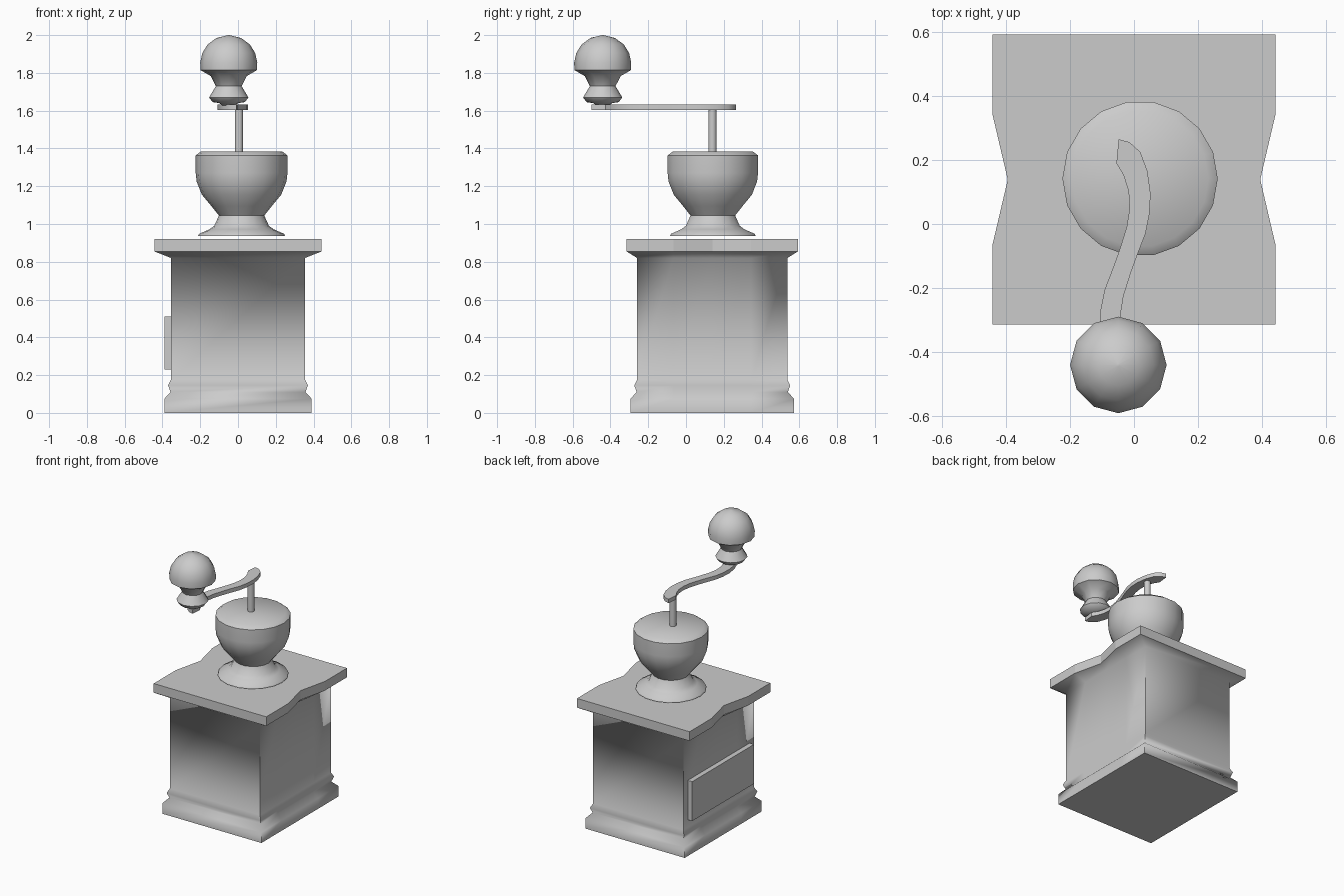
import bpy, bmesh, math

if "Cube" in bpy.data.objects:
    bpy.data.objects.remove(bpy.data.objects["Cube"])

CY = 0.139  # centre line of box and bowl


def finish(bm, name, angle=None):
    bmesh.ops.recalc_face_normals(bm, faces=bm.faces)
    me = bpy.data.meshes.new(name)
    bm.to_mesh(me)
    bm.free()
    ob = bpy.data.objects.new(name, me)
    bpy.context.collection.objects.link(ob)
    if angle:
        bpy.ops.object.select_all(action='DESELECT')
        bpy.context.view_layer.objects.active = ob
        ob.select_set(True)
        bpy.ops.object.shade_smooth_by_angle(angle=math.radians(angle))
    return ob


def loft(name, rings, top=True, angle=None):
    bm = bmesh.new()
    vs = [[bm.verts.new(p) for p in r] for r in rings]
    n = len(vs[0])
    for a, b in zip(vs, vs[1:]):
        for i in range(n):
            j = (i + 1) % n
            bm.faces.new((a[i], a[j], b[j], b[i]))
    bm.faces.new(vs[0])
    if top:
        bm.faces.new(vs[-1])
    return finish(bm, name, angle)


def lathe(name, profile, x, y, sides, angle=40):
    rings = [[(x + r * math.cos(2 * math.pi * i / sides),
               y + r * math.sin(2 * math.pi * i / sides), z) for i in range(sides)]
             for r, z in profile]
    return loft(name, rings, angle=angle)


def outline(hx, hy, z, notch=0.0):
    # rectangle whose left and right sides can dip inward
    side = [(hx, -hy), (hx, -0.205), (hx - notch, 0), (hx, 0.205), (hx, hy)]
    pts = side + [(-x, -y) for x, y in side]
    return [(x, y + CY, z) for x, y in pts]


# wooden box with moulded foot and flared top
grow = [(0.39, 0), (0.39, 0.075), (0.357, 0.11), (0.37, 0.145), (0.355, 0.175), (0.355, 0.82)]
rings = [outline(h, h + 0.043, z) for h, z in grow] + [outline(0.443, 0.454, 0.855, 0.048)]
loft("box_body", rings, top=False, angle=75)

# lid plate with notched sides
loft("lid_plate", [outline(0.443, 0.454, z, 0.048) for z in (0.855, 0.92)])

# drawer front on the left side
x0, x1, y0, y1 = -0.39, -0.35, CY - 0.348, CY + 0.348
loft("drawer_front", [[(x0, y0, z), (x1, y0, z), (x1, y1, z), (x0, y1, z)] for z in (0.23, 0.51)])

# bean bowl
lathe("bowl", [(0.23, 0.937), (0.225, 0.948), (0.17, 0.972), (0.145, 0.99), (0.12, 1.045),
               (0.16, 1.095), (0.21, 1.155), (0.238, 1.225), (0.243, 1.27), (0.243, 1.363),
               (0.214, 1.385)], 0.019, 0.142, 18, 42)

# crank shaft
lathe("shaft", [(0.022, 1.38), (0.022, 1.61)], 0.005, 0.14, 12)

# S-shaped crank arm: half outline, rotated half a turn for the other end
half = [(-.045, -.08), (-.023, -.01), (-.014, .047), (-.017, .103), (-.033, .153), (-.055, .19),
        (-.048, .265), (-.014, .256), (.02, .225), (.042, .166), (.052, .094), (.048, .03),
        (.036, -.03), (.008, -.103)]
arm = half + [(-0.056 - x, -0.236 - y) for x, y in half]
loft("crank_arm", [[(x, y, z) for x, y in arm] for z in (1.604, 1.632)], angle=35)

# knob
lathe("knob", [(0.03, 1.625), (0.05, 1.64), (0.085, 1.645), (0.104, 1.67), (0.068, 1.73),
               (0.095, 1.783), (0.15, 1.815), (0.151, 1.855), (0.14, 1.905), (0.112, 1.95),
               (0.065, 1.985), (0.004, 2.0)], -0.049, -0.441, 12, 50)
